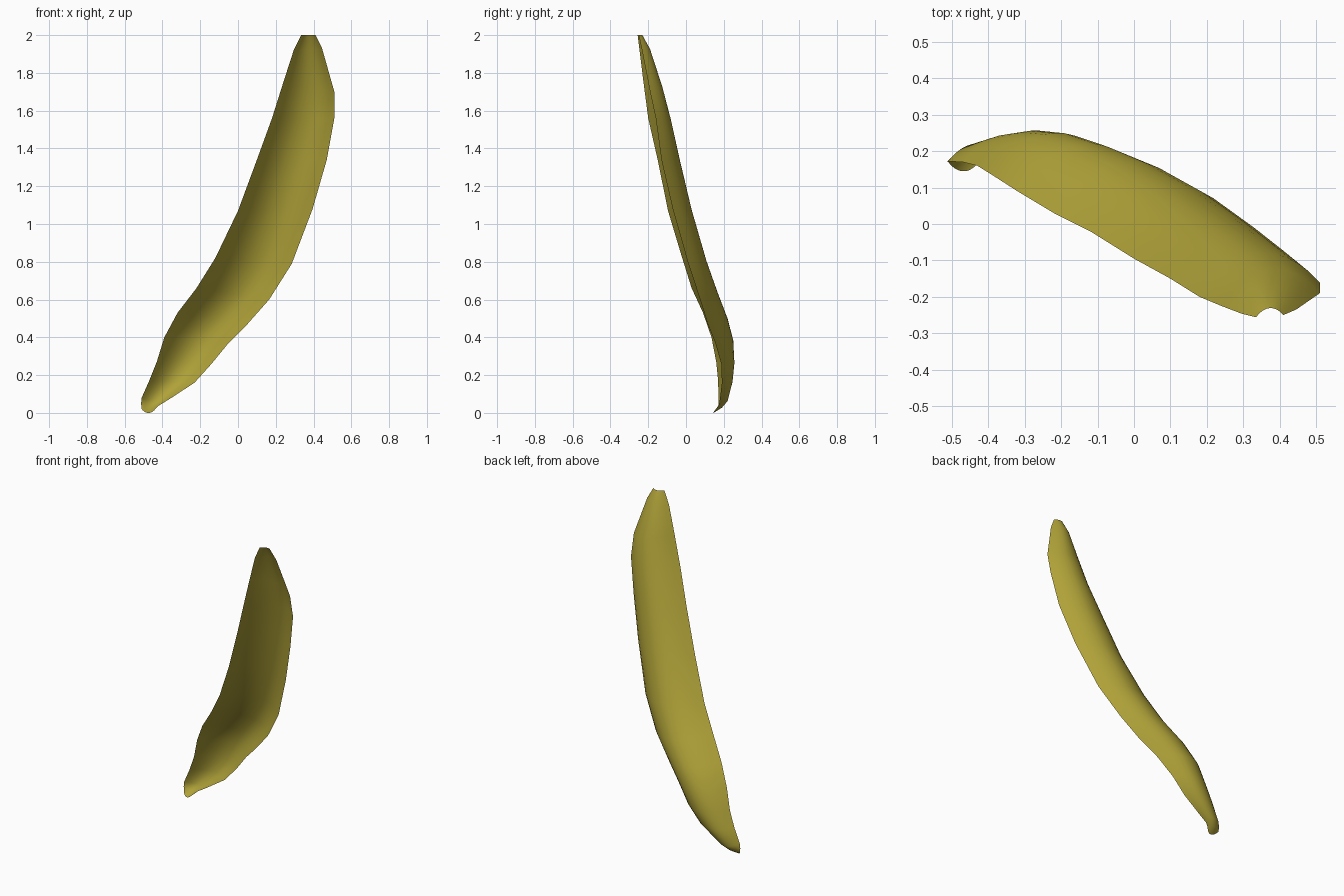
import bpy, math

# Stations along the petal: left edge x,y,z / right edge x,y,z / depth-most y of the back ridge
stations = [
    (-0.51, 0.17, 0.02, -0.43, 0.165, 0.03, 0.145),
    (-0.513, 0.172, 0.05, -0.41, 0.175, 0.045, 0.19),
    (-0.51, 0.172, 0.08, -0.36, 0.18, 0.075, 0.22),
    (-0.47, 0.17, 0.17, -0.23, 0.19, 0.16, 0.246),
    (-0.43, 0.16, 0.27, -0.14, 0.187, 0.26, 0.256),
    (-0.39, 0.135, 0.40, -0.05, 0.155, 0.37, 0.25),
    (-0.32, 0.09, 0.53, 0.05, 0.115, 0.47, 0.22),
    (-0.22, 0.03, 0.66, 0.165, 0.075, 0.60, 0.17),
    (-0.12, -0.02, 0.82, 0.285, 0.012, 0.79, 0.108),
    (0.0, -0.095, 1.07, 0.395, -0.07, 1.08, 0.03),
    (0.10, -0.15, 1.34, 0.47, -0.13, 1.34, -0.033),
    (0.18, -0.20, 1.56, 0.51, -0.16, 1.56, -0.083),
    (0.24, -0.225, 1.75, 0.51, -0.19, 1.70, -0.125),
    (0.295, -0.246, 1.92, 0.445, -0.235, 1.93, -0.19),
    (0.335, -0.256, 2.0, 0.41, -0.25, 2.0, -0.231),
]
SEG = 12
sags = {0: 0.025, 1: 0.02, 2: 0.015}   # bottom tip curls under

# Arched cross-section between the two edges
verts = []
for i, (lx, ly, lz, rx, ry, rz, back) in enumerate(stations):
    depth = back - (ly + ry) / 2
    for j in range(SEG + 1):
        t = j / SEG
        arch = 1 - abs(2 * t - 1) ** 2.1
        verts.append((lx + (rx - lx) * t,
                      ly + (ry - ly) * t + depth * arch,
                      lz + (rz - lz) * t - sags.get(i, 0) * arch))

# Outer (back) side is the front of each face
n = SEG + 1
faces = [(i * n + j, (i + 1) * n + j, (i + 1) * n + j + 1, i * n + j + 1)
         for i in range(len(stations) - 1) for j in range(SEG)]

mesh = bpy.data.meshes.new("curved_petal")
mesh.from_pydata(verts, [], faces)
mesh.update()
petal = bpy.data.objects.new("curved_petal", mesh)
bpy.context.collection.objects.link(petal)
for p in mesh.polygons:
    p.use_smooth = True

# Olive yellow colour
mat = bpy.data.materials.new("olive yellow")
mat.diffuse_color = (0.43, 0.36, 0.04, 1)
mesh.materials.append(mat)
